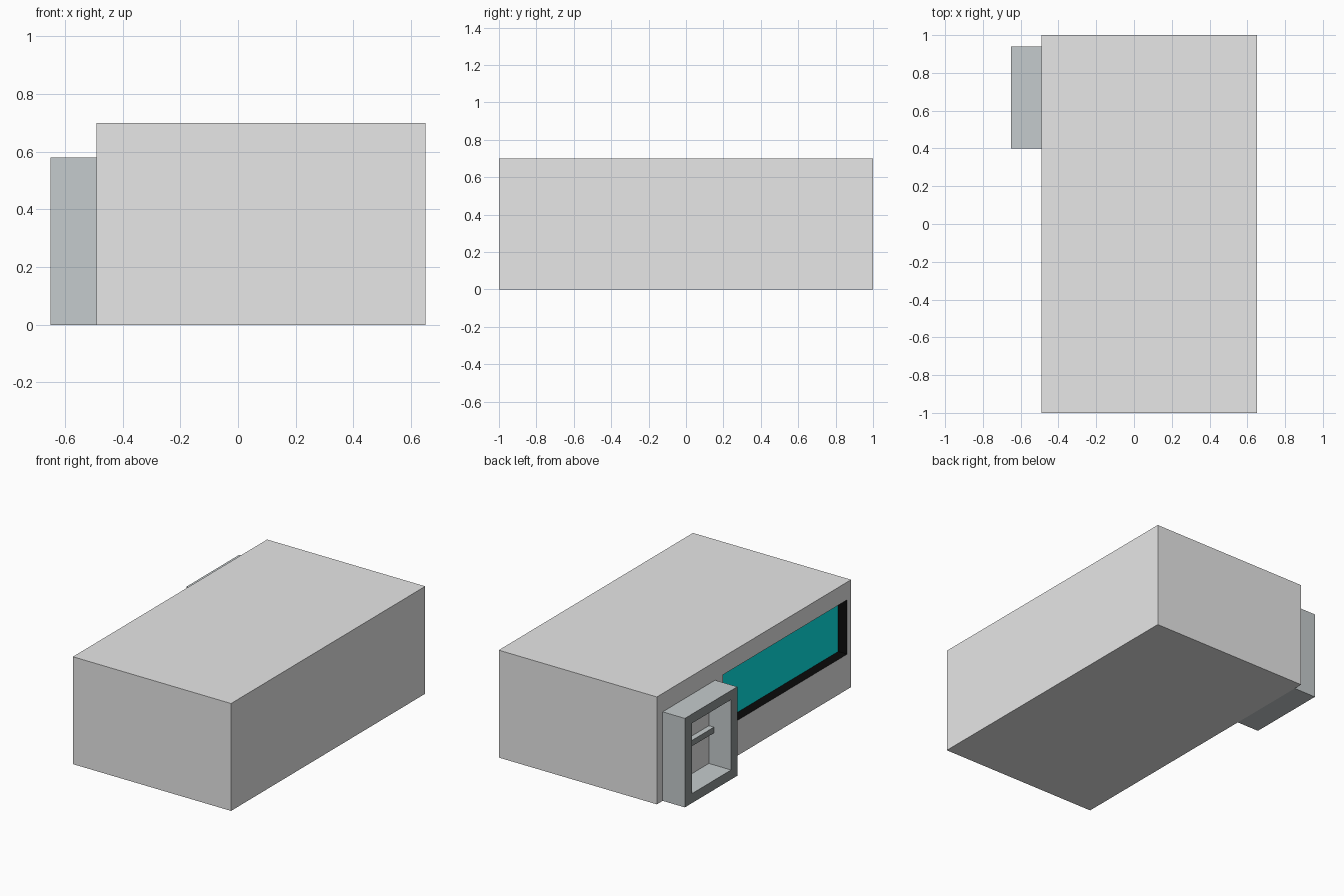
import bpy, bmesh
from mathutils import Vector

if "Cube" in bpy.data.objects:
    bpy.data.objects.remove(bpy.data.objects["Cube"])


def material(name, rgb):
    m = bpy.data.materials.new(name)
    m.diffuse_color = (*rgb, 1.0)
    m.use_nodes = True
    m.node_tree.nodes["Principled BSDF"].inputs["Base Color"].default_value = m.diffuse_color
    return m


GREY = material("light grey wall", (0.8, 0.8, 0.8))
BLACK = material("black reveal", (0.003, 0.003, 0.003))
TEAL = material("teal glass", (0.003, 0.8, 0.8))
STEEL = material("grey blue frame", (0.56, 0.60, 0.61))
DARK = material("dark frame front", (0.27, 0.30, 0.30))


def box(lo, hi):
    """A bmesh box between two corners."""
    lo, hi = Vector(lo), Vector(hi)
    bm = bmesh.new()
    bmesh.ops.create_cube(bm, size=1)
    for v in bm.verts:
        v.co = Vector((v.co[i] + 0.5) * (hi[i] - lo[i]) + lo[i] for i in range(3))
    bm.normal_update()
    return bm


def facing(bm, sign):
    return next(f for f in bm.faces if f.normal.x * sign > 0.9)


def recess(bm, ys, zs, depth):
    """Cut a rectangular recess into the -x face; returns its floor and walls."""
    face = facing(bm, -1)
    bmesh.ops.inset_region(bm, faces=[face], thickness=0.02)
    c = face.calc_center_median()
    for v in face.verts:
        v.co.y = ys[v.co.y > c.y]
        v.co.z = zs[v.co.z > c.z]
    out = bmesh.ops.extrude_discrete_faces(bm, faces=[face])
    floor = out["faces"][0]
    for v in floor.verts:
        v.co.x += depth
    bm.normal_update()
    walls = [f for e in floor.edges for f in e.link_faces if f != floor]
    return floor, walls


def finish(bm, name, mats):
    me = bpy.data.meshes.new(name)
    bm.to_mesh(me)
    bm.free()
    for m in mats:
        me.materials.append(m)
    ob = bpy.data.objects.new(name, me)
    bpy.context.collection.objects.link(ob)
    return ob


def darken_front(bm):
    for f in bm.faces:
        f.material_index = int(f.normal.x < -0.9)


WALL = -0.49

# Main building with a long recessed window on the left side
bm = box((WALL, -1, 0), (0.65, 1, 0.70))
floor, walls = recess(bm, (-0.96, 0.32), (0.23, 0.584), 0.065)
for f in walls:
    f.material_index = 1
floor.material_index = 2
finish(bm, "building", (GREY, BLACK, TEAL))

# Projecting frame, open through to the building wall
bm = box((-0.65, 0.40, 0), (WALL, 0.94, 0.58))
back = facing(bm, 1)
floor, walls = recess(bm, (0.464, 0.866), (0.062, 0.52), 0.16)
bmesh.ops.delete(bm, geom=[floor, back], context="FACES")
darken_front(bm)
finish(bm, "door_frame", (STEEL, DARK))

# Cross bar against the wall inside the frame
bm = box((-0.526, 0.464, 0.27), (WALL, 0.866, 0.308))
darken_front(bm)
finish(bm, "cross_bar", (STEEL, DARK))
